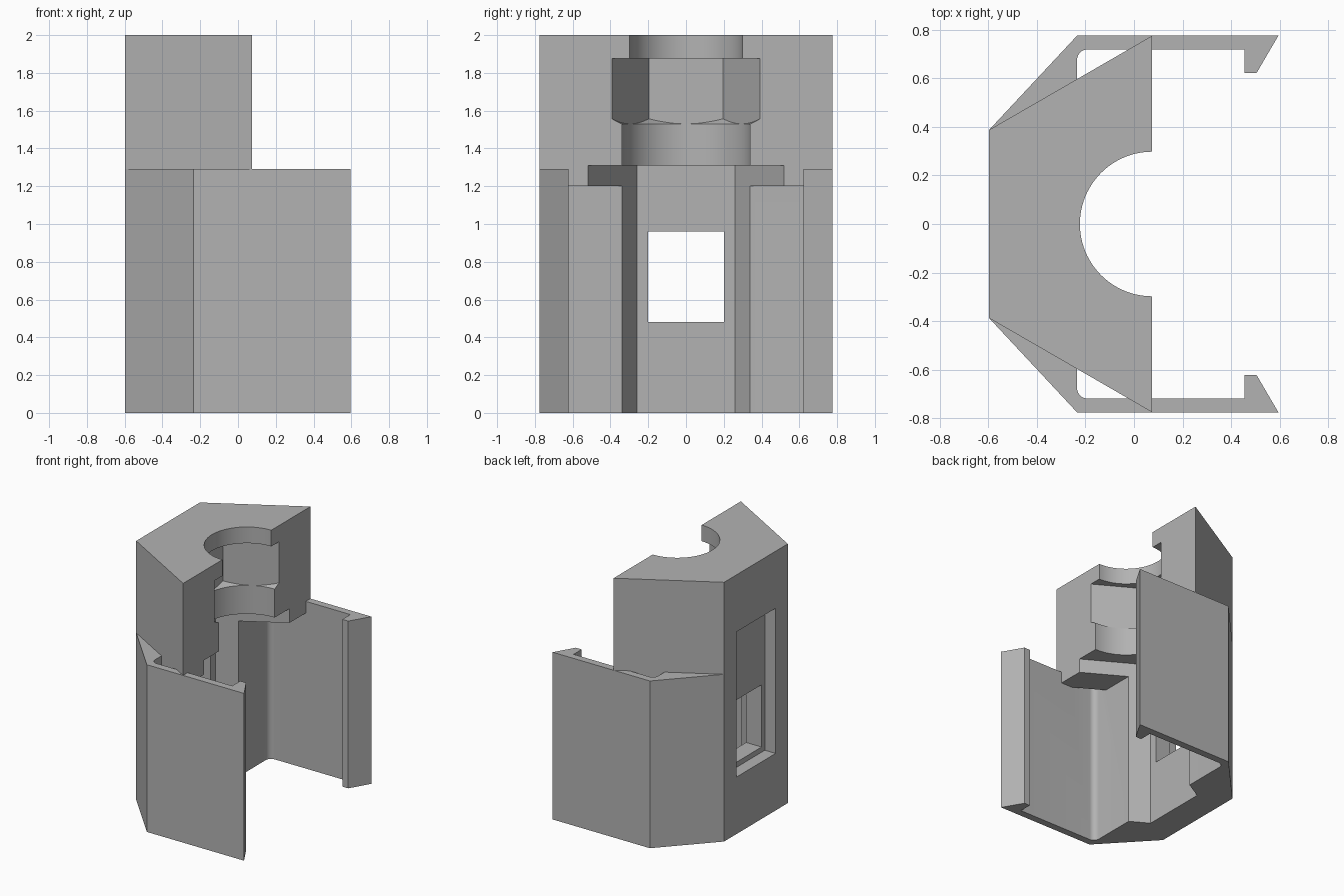
import bpy, bmesh, math

cube = bpy.data.objects.get("Cube")
if cube:
    bpy.data.objects.remove(cube, do_unlink=True)

grey = bpy.data.materials.new("plain grey")
grey.use_nodes = True
GREY = (0.45, 0.45, 0.45, 1)
grey.diffuse_color = GREY
grey.node_tree.nodes["Principled BSDF"].inputs["Base Color"].default_value = GREY


def prism(name, points, z0, z1):
    """Extrude a plan outline between two heights."""
    bm = bmesh.new()
    base = bm.faces.new([bm.verts.new((x, y, z0)) for x, y in points])
    top = bmesh.ops.extrude_face_region(bm, geom=[base])["geom"]
    bmesh.ops.translate(bm, vec=(0, 0, z1 - z0),
                        verts=[g for g in top if isinstance(g, bmesh.types.BMVert)])
    bmesh.ops.recalc_face_normals(bm, faces=bm.faces)
    mesh = bpy.data.meshes.new(name)
    bm.to_mesh(mesh)
    bm.free()
    mesh.materials.append(grey)
    obj = bpy.data.objects.new(name, mesh)
    bpy.context.collection.objects.link(obj)
    return obj


def box(name, x0, x1, half_y, z0, z1):
    return prism(name, [(x0, -half_y), (x1, -half_y), (x1, half_y), (x0, half_y)], z0, z1)


def ring(radius, sides, cx):
    return [(cx + radius * math.sin(2 * math.pi * i / sides),
             radius * math.cos(2 * math.pi * i / sides)) for i in range(sides)]


def mirrored(half):
    return half + [(x, -y) for x, y in reversed(half)]


def combine(target, tool, operation):
    """Apply a boolean and discard the tool object."""
    tool.hide_render = True
    mod = target.modifiers.new("combine", 'BOOLEAN')
    mod.object, mod.operation, mod.solver = tool, operation, 'EXACT'
    bpy.context.view_layer.objects.active = target
    bpy.ops.object.modifier_apply(modifier=mod.name)
    bpy.data.objects.remove(tool, do_unlink=True)


BACK, FLOOR, FRONT = -0.597, -0.235, 0.075
WALL_OUT, WALL_IN, FILLET = 0.776, 0.72, 0.045

# Lower clip: angled back, thin side arms and hooked tips
fillet = [(FLOOR + FILLET * (1 - math.sin(a)), WALL_IN - FILLET * (1 - math.cos(a)))
          for a in [math.pi / 2 * i / 8 for i in range(9)]]
half = [(BACK, 0.388), (FLOOR, WALL_OUT), (0.595, WALL_OUT), (0.505, 0.622),
        (0.455, 0.622), (0.455, WALL_IN)] + fillet
body = prism("clip_holder", mirrored(half), 0, 1.29)

# Upper block
block = prism("upper_block", mirrored([(BACK, 0.388), (FRONT, WALL_OUT)]), 1.2, 2)
combine(body, block, 'UNION')

# Tapered channel up the inside of the back
channel = prism("channel_cutter", mirrored([(-0.373, 0.26), (0.125, 0.549)]), -0.1, 1.31)
combine(body, channel, 'DIFFERENCE')

# Lower round bore and narrower top bore
combine(body, prism("lower_bore_cutter", ring(0.34, 96, FRONT), 1.25, 1.54), 'DIFFERENCE')
combine(body, prism("top_bore_cutter", ring(0.298, 96, FRONT), 1.8, 2.1), 'DIFFERENCE')

# Hexagonal nut seat with a conical lower edge
seat = prism("nut_seat_cutter", ring(0.393, 6, FRONT), 1.53, 1.875)
cone = prism("nut_cone", ring(0.34, 96, FRONT), 1.53, 1.95)
for v in cone.data.vertices:
    if v.co.z > 1.7:
        v.co.x = FRONT + (v.co.x - FRONT) * 3.4
        v.co.y *= 3.4
combine(seat, cone, 'INTERSECT')
combine(body, seat, 'DIFFERENCE')

# Shallow back recess and through window
combine(body, box("recess_cutter", -0.8, -0.505, 0.24, 0.44, 1.56), 'DIFFERENCE')
combine(body, box("window_cutter", -0.7, -0.3, 0.2, 0.48, 0.96), 'DIFFERENCE')

# Smooth bores and fillets, sharp elsewhere
bpy.ops.object.select_all(action='DESELECT')
body.select_set(True)
bpy.context.view_layer.objects.active = body
bpy.ops.object.shade_smooth_by_angle(angle=math.radians(25))
